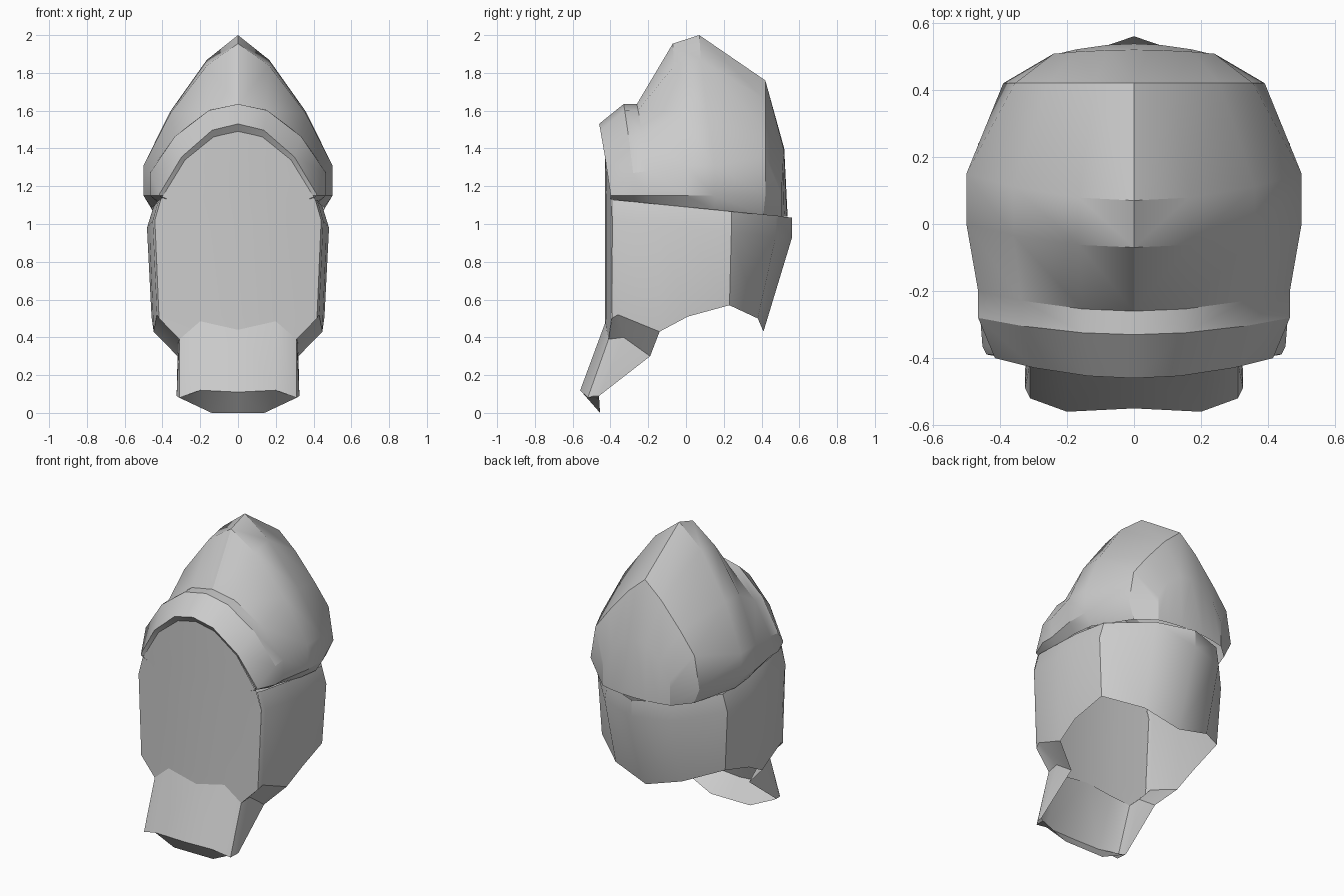
import bpy, bmesh, math

if "Cube" in bpy.data.objects:
    bpy.data.objects.remove(bpy.data.objects["Cube"])


def loft(name, rows):
    """Skin half-sections (x >= 0), mirror across x = 0 and weld."""
    bm = bmesh.new()
    for side in (1, -1):
        grid = [[bm.verts.new((side * x, y, z)) for x, y, z in row] for row in rows]
        for a, b in zip(grid, grid[1:]):
            for i in range(len(a) - 1):
                bm.faces.new((a[i], a[i + 1], b[i + 1], b[i]))
    bmesh.ops.remove_doubles(bm, verts=bm.verts, dist=0.0005)
    bmesh.ops.dissolve_degenerate(bm, edges=bm.edges, dist=0.0005)
    bmesh.ops.recalc_face_normals(bm, faces=bm.faces)
    # open shells: the outermost face must look outwards
    f = max(bm.faces, key=lambda f: f.calc_center_median().xy.length)
    if f.normal.xy.dot(f.calc_center_median().xy) < 0:
        bmesh.ops.reverse_faces(bm, faces=bm.faces)
    me = bpy.data.meshes.new(name)
    bm.to_mesh(me)
    bm.free()
    ob = bpy.data.objects.new(name, me)
    bpy.context.collection.objects.link(ob)
    bpy.ops.object.select_all(action='DESELECT')
    ob.select_set(True)
    bpy.context.view_layer.objects.active = ob
    bpy.ops.object.shade_smooth_by_angle(angle=math.radians(32))


def seam(y):
    """Height of the sloping seam between hood and curtain."""
    return 1.09 - 0.1 * y


def arch(y, top, w, side_y, shoulder, bulge, flare=0):
    """Half a pointed arch: crest, two flank points, shoulder, hem, tucked rim."""
    pts = [(w * u, y + (side_y - y) * u * u, shoulder + (top - shoulder) * v)
           for u, v in ((0, 1), (.33, bulge), (.72, 1.15 * bulge - .52), (1, 0))]
    pts.append((w + flare, side_y, min(shoulder, 1.15)))
    tuck = .045 if w > .4 or flare else 0
    pts.append((w + flare - tuck, side_y - .3 * flare, min(seam(side_y), shoulder)))
    return pts


# Hood: arches from the brim over the crest to the nape
loft("hood", [arch(*a) for a in (
    (-.43, 1.49, .395, -.39, 1.15, .91),
    (-.46, 1.53, .415, -.40, 1.16, .91),
    (-.33, 1.635, .465, -.28, 1.27, .91),
    (-.26, 1.635, .465, -.20, 1.28, .91),
    (-.07, 1.955, .50, 0, 1.31, .82),
    (.07, 2.0, .50, .15, 1.31, .81),
    (.42, 1.76, .355, .42, 1.36, .74, .035),
    (.52, 1.40, .24, .508, 1.20, .95),
    (.538, 1.04, .24, .505, 1.04, .95))])

# Neck curtain: open-bottomed wall; columns are x, y, lower y, lower z
curtain = [[(.93 * x, y, seam(y)), (x, y, seam(y) - .11), (.95 * x, low_y, low_z)]
           for x, y, low_y, low_z in (
    (.44, -.389, -.393, .50), (.452, -.365, -.36, .52), (.47, -.14, -.14, .43),
    (.482, .01, .01, .51), (.465, .24, .23, .57), (.25, .475, .38, .50),
    (0, .56, .41, .43))]
loft("neck_curtain", curtain)

# Gently curved face plate: half width, centre height, edge height
loft("face_plate", [[(x, .21 * x * x - .43, mid + (edge - mid) * x / w)
                     for x in (0, w / 2, w)]
                    for w, mid, edge in (
    (.14, 1.49, 1.46), (.28, 1.34, 1.34), (.409, 1.13, 1.13),
    (.44, 1.02, 1.02), (.418, .52, .50), (.31, .44, .39))])

# Chin guard: hollow flared beard shape with a turned-in lip
chin = [[(0, -.43, .44), (0, -.55, .11)],
        [(.20, -.425, .485), (.20, -.56, .12)],
        [(.31, -.41, .39), (.31, -.52, .08)],
        [(.315, -.33, .40), (.325, -.49, .09)],
        [(.32, -.19, .30), (.325, -.46, .09)]]
for i, col in enumerate(chin):
    x, y, z = col[1]
    col.append((.7 * x, -.455, 0) if i < 2 else (x, -.46, z))
loft("chin_guard", chin)

# Jaw facets joining the curtain hem to the top of the chin guard
loft("jaw", [[c[2], g[0]] for c, g in zip(curtain, chin[2:])])
